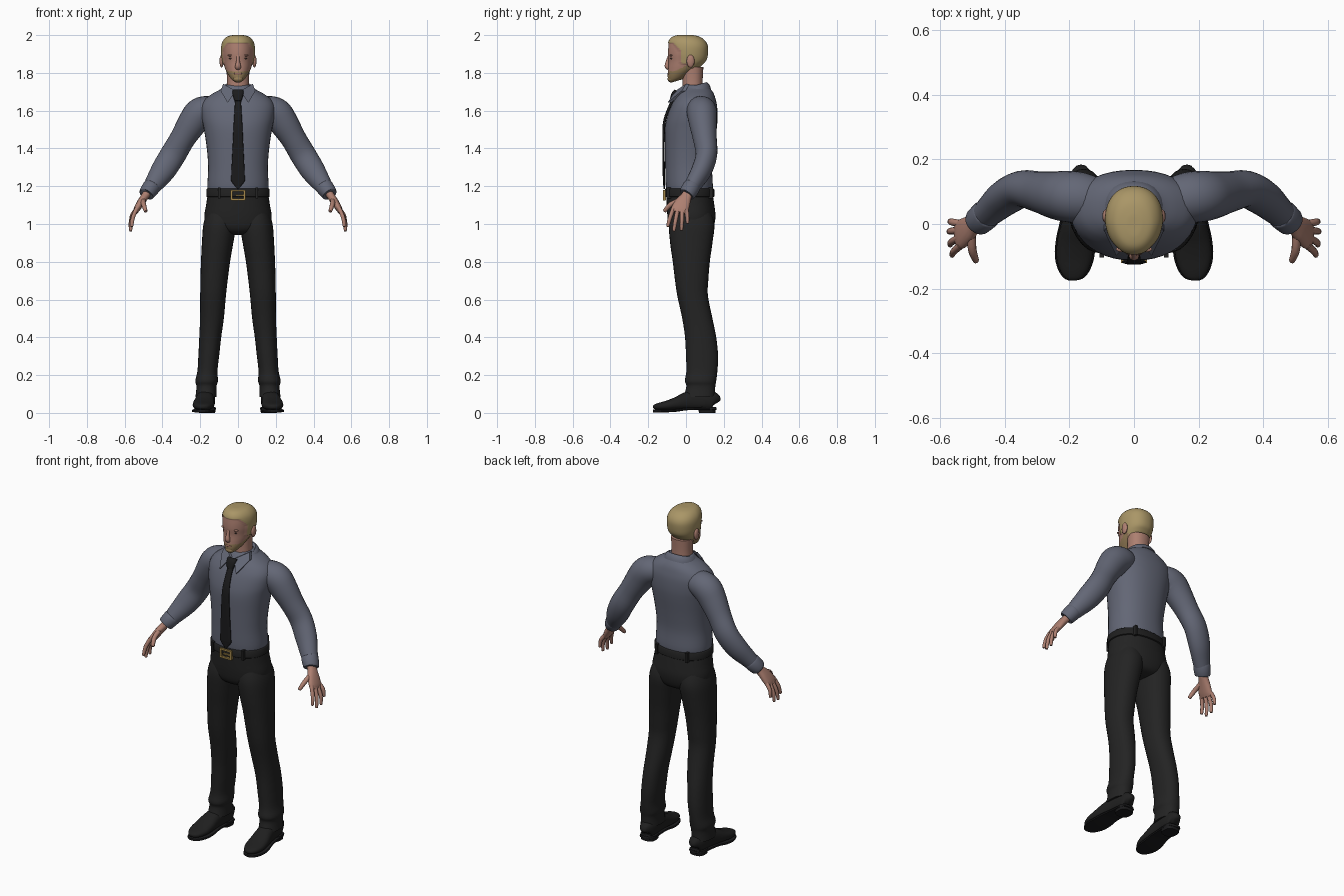
import bpy, bmesh, math
from mathutils import Vector


def material(name, rgb):
    m = bpy.data.materials.new(name)
    m.diffuse_color = (*rgb, 1)
    return m


SHIRT = material("slate_shirt", (0.125, 0.135, 0.18))
TROUSER = material("charcoal_cloth", (0.017, 0.017, 0.017))
BLACK = material("black_cloth", (0.011, 0.011, 0.012))
LEATHER = material("black_leather", (0.014, 0.014, 0.014))
SKIN = material("skin", (0.42, 0.215, 0.165))
STUBBLE = material("stubble", (0.30, 0.205, 0.095))
HAIR = material("blond_hair", (0.40, 0.305, 0.135))
GOLD = material("brass", (0.38, 0.25, 0.07))
LIP = material("lips", (0.32, 0.14, 0.11))
EYE = material("dark_eye", (0.08, 0.05, 0.04))


def finish(name, bm, mats, angle=50):
    bmesh.ops.recalc_face_normals(bm, faces=bm.faces)
    me = bpy.data.meshes.new(name)
    bm.to_mesh(me)
    bm.free()
    for m in mats:
        me.materials.append(m)
    ob = bpy.data.objects.new(name, me)
    bpy.context.collection.objects.link(ob)
    bpy.ops.object.select_all(action='DESELECT')
    ob.select_set(True)
    bpy.context.view_layer.objects.active = ob
    bpy.ops.object.shade_smooth_by_angle(angle=math.radians(angle))
    return ob


def spline(rows, k):
    # smooth interpolation through all rows
    out = []
    for i in range(len(rows) - 1):
        a, b, c, d = (rows[max(i - 1, 0)], rows[i], rows[i + 1], rows[min(i + 2, len(rows) - 1)])
        for j in range(k):
            t = j / k
            out.append([q + 0.5 * t * (r - p + t * (2 * p - 5 * q + 4 * r - s + t * (3 * (q - r) + s - p)))
                        for p, q, r, s in zip(a, b, c, d)])
    return out + [list(rows[-1])]


def skin_rings(rings):
    bm = bmesh.new()
    vs = [[bm.verts.new(p) for p in r] for r in rings]
    n = len(vs[0])
    for a, b in zip(vs, vs[1:]):
        for i in range(n):
            bm.faces.new((a[i], a[(i + 1) % n], b[(i + 1) % n], b[i]))
    bm.faces.new(vs[0])
    bm.faces.new(vs[-1])
    return bm


def power(v, e):
    return math.copysign(abs(v) ** e, v)


def stack(rows, n=28, k=4, e=0.9, taper=0.0):
    # level rings: z, x centre, half width, front y, back y, backward rise
    rings = []
    for z, xc, hx, yf, yb, rise in spline(rows, k):
        ring = []
        for i in range(n):
            a = 2 * math.pi * i / n
            c, s = power(math.cos(a), e), power(math.sin(a), e)
            y = (yf + yb) / 2 + s * (yb - yf) / 2
            ring.append((xc + hx * c * (1 - taper * max(-s, 0)), y, z + rise * (y - yf)))
        rings.append(ring)
    return skin_rings(rings)


def tube(rows, hint=(0, 1, 0), n=16, k=4, e=1.0):
    # rings across a path: x, y, z, half size along hint, half size across it
    rows = spline(rows, k)
    pts = [Vector(r[:3]) for r in rows]
    rings = []
    for i, r in enumerate(rows):
        t = (pts[min(i + 1, len(pts) - 1)] - pts[max(i - 1, 0)]).normalized()
        u = Vector(hint) - t * t.dot(Vector(hint))
        u.normalize()
        v = t.cross(u)
        rings.append([pts[i] + u * r[3] * power(math.cos(a), e) + v * r[4] * power(math.sin(a), e)
                      for a in (2 * math.pi * j / n for j in range(n))])
    return skin_rings(rings)


def flip(rows, s):
    return [(r[0] * s, *r[1:]) for r in rows]


def ball(name, loc, size, mat):
    bm = bmesh.new()
    bmesh.ops.create_uvsphere(bm, u_segments=16, v_segments=10, radius=1)
    for v in bm.verts:
        v.co = Vector(a * b + c for a, b, c in zip(v.co, size, loc))
    return finish(name, bm, [mat])


def box(name, loc, half, mat):
    bm = bmesh.new()
    bmesh.ops.create_cube(bm, size=2)
    for v in bm.verts:
        v.co = Vector(a * b + c for a, b, c in zip(v.co, half, loc))
    return finish(name, bm, [mat], 30)


# shirt body
finish("shirt_body", stack([
    (1.15, 0, .155, -.098, .135, 0), (1.20, 0, .162, -.107, .142, 0), (1.30, 0, .158, -.110, .138, 0),
    (1.40, 0, .165, -.112, .148, 0), (1.50, 0, .180, -.112, .162, 0), (1.56, 0, .192, -.102, .167, 0),
    (1.62, 0, .195, -.082, .165, 0), (1.66, 0, .175, -.062, .157, 0), (1.69, 0, .135, -.045, .147, 0),
    (1.715, 0, .090, -.030, .130, 0), (1.735, 0, .068, -.015, .110, 0)], n=40), [SHIRT])

# neck, collar band and folded collar points
finish("neck", stack([(1.66, 0, .062, -.02, .09, 0), (1.75, 0, .058, -.018, .088, 0),
                      (1.83, 0, .062, -.02, .092, 0)]), [SKIN])
finish("collar", stack([(1.66, 0, .098, -.062, .132, .3), (1.685, 0, .090, -.050, .124, .3),
                        (1.708, 0, .074, -.036, .108, .3), (1.70, 0, .062, -.024, .094, .3)], k=2), [SHIRT])
for s in (-1, 1):
    bm = bmesh.new()
    outer = [(.012, -.056, 1.705), (.055, -.098, 1.642), (.092, -.022, 1.705), (.078, .0, 1.742)]
    loops = [[bm.verts.new((x * s, y + d, z)) for x, y, z in outer] for d in (0, .02)]
    for lp in loops:
        bm.faces.new(lp)
    for i in range(4):
        j = (i + 1) % 4
        bm.faces.new((loops[0][i], loops[0][j], loops[1][j], loops[1][i]))
    finish("collar_point", bm, [SHIRT], 30)

# tie
finish("tie_blade", tube([
    (0, -.064, 1.665, .016, .008), (0, -.092, 1.61, .018, .007), (0, -.116, 1.53, .023, .007),
    (0, -.119, 1.40, .029, .006), (0, -.117, 1.25, .036, .006), (0, -.116, 1.225, .034, .006),
    (0, -.115, 1.185, .003, .004)], hint=(1, 0, 0), e=.6), [BLACK])
finish("tie_knot", tube([(0, -.050, 1.706, .030, .012), (0, -.062, 1.685, .029, .016),
                         (0, -.076, 1.65, .018, .012)], hint=(1, 0, 0), e=.7), [BLACK])

# belt and buckle
finish("belt", stack([(z, 0, .164 + d, -.108 - d, .146 + d, 0) for z, d in
                      ((1.142, 0), (1.145, .004), (1.183, .004), (1.187, 0))], n=40, k=1), [LEATHER])
for x in (-.034, .034):
    box("buckle_side", (x, -.114, 1.153), (.006, .007, .027), GOLD)
for z in (1.130, 1.176):
    box("buckle_bar", (0, -.115, z), (.034, .006, .005), GOLD)
box("buckle_prong", (.01, -.117, 1.153), (.024, .004, .004), GOLD)
for s in (-1, 1):
    for x, y in ((.10, -.092), (.10, .132)):
        box("belt_loop", (x * s, y, 1.165), (.007, .012, .029), TROUSER)

# trousers
finish("trouser_seat", stack([
    (.942, 0, .05, -.02, .08, 0), (.955, 0, .11, -.065, .125, 0), (.985, 0, .165, -.088, .146, 0),
    (1.04, 0, .178, -.098, .156, 0), (1.10, 0, .169, -.102, .150, 0), (1.16, 0, .160, -.104, .141, 0)],
    n=40), [TROUSER])
LEG = [(1.08, .088, .070, -.07, .125, 0), (1.00, .096, .087, -.09, .150, 0), (.90, .108, .083, -.084, .140, 0),
       (.80, .119, .077, -.070, .126, 0), (.70, .127, .072, -.058, .118, 0), (.62, .132, .068, -.046, .116, 0),
       (.50, .138, .063, -.020, .140, 0), (.40, .147, .058, -.005, .160, 0), (.30, .155, .055, .0, .170, 0),
       (.22, .162, .053, .002, .166, 0), (.17, .166, .060, -.006, .160, 0), (.14, .167, .053, .002, .155, 0),
       (.085, .169, .056, -.012, .154, 0)]
SHOE = [(.160, .162, .012, .045, .020), (.150, .163, .034, .055, .045), (.11, .165, .044, .062, .052),
        (.05, .170, .046, .062, .054), (.0, .175, .050, .056, .047), (-.05, .180, .056, .044, .034),
        (-.10, .184, .056, .034, .025), (-.14, .186, .045, .029, .019), (-.165, .187, .028, .026, .013),
        (-.174, .187, .010, .025, .006)]
for s in (-1, 1):
    finish("trouser_leg", stack([(z, x * s, *r) for z, x, *r in LEG]), [TROUSER])
    finish("shoe_upper", tube([(x * s, y, z + .006, w, h) for y, x, w, z, h in SHOE],
                              hint=(1, 0, 0), n=20, e=.8), [LEATHER])
    # sole outline follows the shoe, raised at the waist; heel block behind
    finish("shoe_sole", tube([(x * s, y, .010 + .012 * max(0, min(1, (y + .07) / .08)), w + .005, .007)
                              for y, x, w, z, h in SHOE], hint=(1, 0, 0), n=12, e=.4), [BLACK])
    finish("shoe_heel", stack([(0, .164 * s, .043, .068, .155, 0), (.03, .164 * s, .046, .066, .158, 0)],
                              k=1, e=.7), [BLACK])

# arms and hands
ARM = [(.10, .07, 1.610, .065, .060), (.16, .080, 1.603, .078, .076), (.205, .085, 1.582, .079, .083),
       (.245, .090, 1.530, .073, .077), (.295, .100, 1.450, .063, .067), (.345, .108, 1.365, .057, .068),
       (.395, .083, 1.285, .054, .065), (.440, .045, 1.220, .046, .052), (.468, .020, 1.180, .041, .042)]
CUFF = [(.452, .034, 1.205, .042, .044), (.458, .029, 1.196, .047, .047), (.482, .008, 1.163, .045, .043),
        (.486, .004, 1.157, .040, .038)]
PALM = [(.462, .020, 1.190, .028, .022), (.490, .004, 1.150, .028, .021), (.514, -.016, 1.115, .040, .020),
        (.535, -.032, 1.080, .046, .017), (.545, -.037, 1.060, .041, .012)]
FINGERS = [[(.535, -.066, 1.085), (.556, -.084, 1.035), (.562, -.096, .990)],
           [(.540, -.043, 1.080), (.563, -.055, 1.020), (.568, -.064, .967)],
           [(.541, -.020, 1.075), (.566, -.022, 1.020), (.570, -.024, .971)],
           [(.536, .001, 1.080), (.562, .006, 1.045), (.568, .008, 1.006)],
           [(.503, -.020, 1.130), (.500, -.078, 1.105), (.489, -.112, 1.070)]]
for s in (-1, 1):
    finish("sleeve", tube(flip(ARM, s), n=24), [SHIRT])
    finish("cuff", tube(flip(CUFF, s), n=24, k=2), [SHIRT])
    finish("palm", tube(flip(PALM, s), e=.85), [SKIN])
    for i, (a, b, c) in enumerate(FINGERS):
        w = .014 if i == 4 else .0115
        tip = [q + (q - p) * .08 for p, q in zip(b, c)]
        rows = [(*a, w, w), (*b, w * .95, w * .95), (*c, w * .75, w * .7), (*tip, w * .3, w * .3)]
        finish("thumb" if i == 4 else "finger", tube(flip(rows, s), n=10), [SKIN])

# head: skin, stubble and cropped hair on one surface
bm = stack([
    (1.748, 0, .020, -.080, -.02, .3), (1.757, 0, .042, -.092, .03, .35), (1.785, 0, .062, -.097, .07, .28),
    (1.82, 0, .073, -.095, .092, .18), (1.86, 0, .080, -.092, .106, .06), (1.90, 0, .085, -.095, .112, 0),
    (1.94, 0, .085, -.093, .112, 0), (1.968, 0, .076, -.088, .098, 0), (1.988, 0, .056, -.070, .070, 0),
    (1.996, 0, .028, -.042, .035, 0), (1.997, 0, .006, -.012, .005, 0)], n=64, k=8, taper=.14)


def hairline(y):
    if y < -.062:
        return 1.958
    if y < -.022:
        return 1.955 - (y + .062) * 1.0
    return 1.85 if y < .03 else 1.815


for f in bm.faces:
    x, y, z = f.calc_center_median()
    if z > hairline(y):
        f.material_index = 2
    elif y < .025 and z < 1.808 + max(0, y + .06) * .5:
        f.material_index = 1
bm.normal_update()
hair = {v for f in bm.faces if f.material_index == 2 for v in f.verts}
for v, n in [(v, v.normal.copy()) for v in hair]:
    v.co += n * .004
finish("head", bm, [SKIN, STUBBLE, HAIR], 60)

# facial features
finish("nose", tube([(0, -.088, 1.895, .008, .006), (0, -.096, 1.865, .009, .009),
                     (0, -.100, 1.838, .015, .013), (0, -.096, 1.824, .014, .009),
                     (0, -.092, 1.820, .006, .004)], hint=(1, 0, 0), n=12), [SKIN])
ball("mouth", (0, -.091, 1.795), (.024, .008, .007), LIP)
ball("chin", (0, -.082, 1.768), (.026, .016, .016), STUBBLE)
for s in (-1, 1):
    ball("eye", (.034 * s, -.076, 1.876), (.013, .008, .005), EYE)
    ball("brow", (.035 * s, -.078, 1.893), (.021, .009, .006), SKIN)
    ball("ear", (.087 * s, .024, 1.862), (.011, .021, .034), SKIN)
